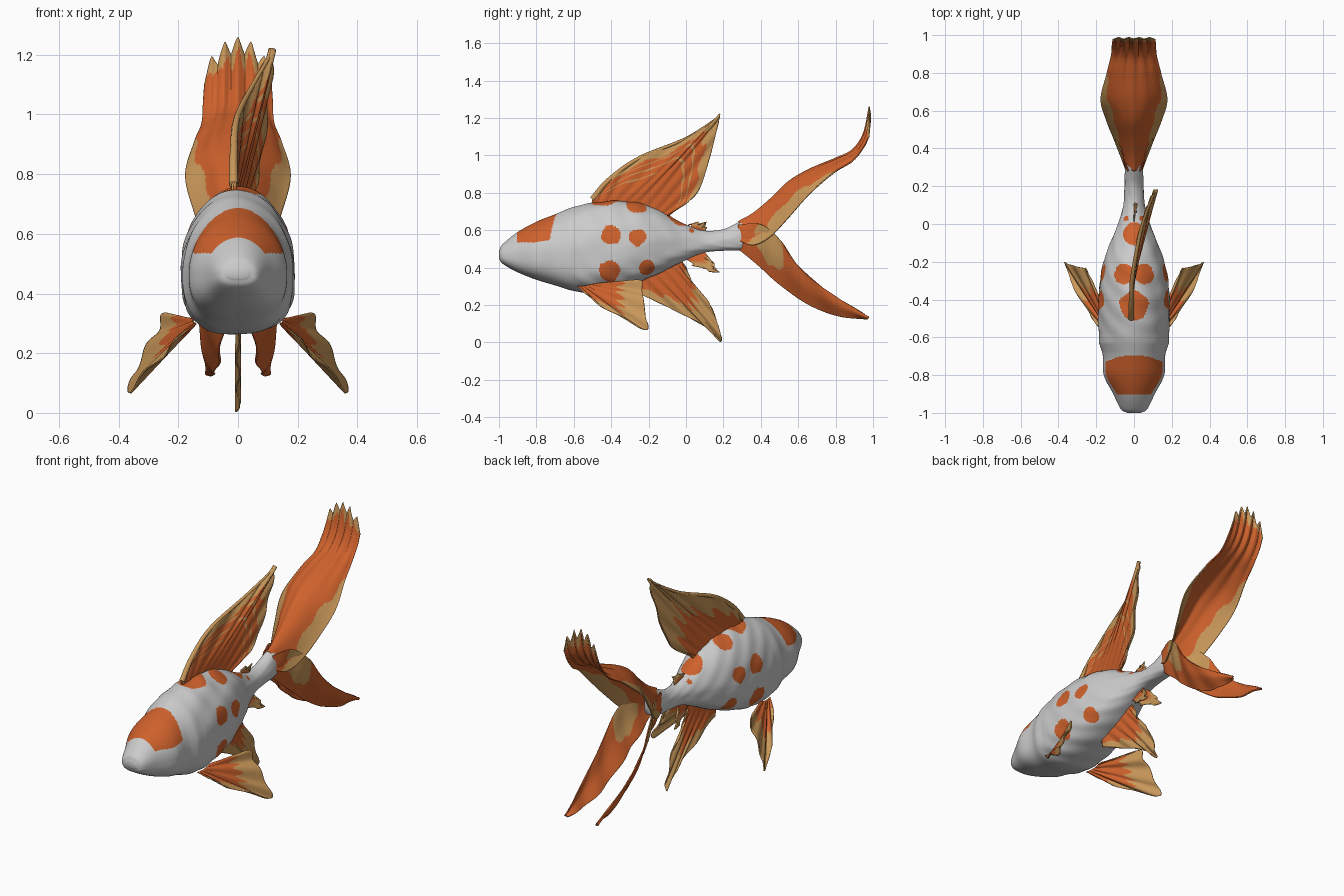
import bpy, bmesh
from math import sin, cos, pi
from mathutils import Vector

cube = bpy.data.objects.get("Cube")
if cube:
    bpy.data.objects.remove(cube)


def material(name, rgb):
    m = bpy.data.materials.new(name)
    m.use_nodes = True
    m.diffuse_color = (*rgb, 1)
    m.node_tree.nodes["Principled BSDF"].inputs["Base Color"].default_value = (*rgb, 1)
    return m


MATS = [material("pearl white", (0.6, 0.6, 0.6)),
        material("koi orange", (0.62, 0.12, 0.025)),
        material("fin tan", (0.58, 0.31, 0.1))]
WHITE, ORANGE, TAN = range(3)


def spline(points, t):
    """Smooth curve through the points, t from 0 to 1."""
    n = len(points) - 1
    i = min(int(t * n), n - 1)
    f = t * n - i
    b, c = points[i], points[i + 1]
    a = points[i - 1] if i > 0 else b * 2 - c
    d = points[i + 2] if i + 2 <= n else c * 2 - b
    return b + (c - a) * (f / 2) + (a * 2 - b * 5 + c * 4 - d) * (f * f / 2) \
        + (b * 3 - a - c * 3 + d) * (f ** 3 / 2)


def finish(bm, name):
    bmesh.ops.recalc_face_normals(bm, faces=bm.faces)
    me = bpy.data.meshes.new(name)
    bm.to_mesh(me)
    bm.free()
    for m in MATS:
        me.materials.append(m)
    ob = bpy.data.objects.new(name, me)
    bpy.context.collection.objects.link(ob)
    for p in me.polygons:
        p.use_smooth = True
    return ob


def fin(name, rows, color, ripple=(0, 0, 0), rays=8, jag=(0, 0, 0), teeth=6,
        nu=84, nv=42, mirror=False):
    """Rippled sheet lofted from the root row to the rim row."""
    rows = [[Vector(p) for p in r] for r in rows]
    ripple, jag = Vector(ripple), Vector(jag)
    bm = bmesh.new()
    grid = []
    for j in range(nv + 1):
        v = j / nv
        line = []
        for i in range(nu + 1):
            u = i / nu
            p = spline([spline(r, u) for r in rows], v)
            p += ripple * sin(u * rays * 2 * pi) * v ** 0.5
            p += jag * abs((u * teeth) % 1 * 2 - 1) * v ** 6
            line.append(bm.verts.new(p))
        grid.append(line)
    for j in range(nv):
        for i in range(nu):
            f = bm.faces.new((grid[j][i], grid[j][i + 1], grid[j + 1][i + 1], grid[j + 1][i]))
            f.material_index = color((i + 0.5) / nu, (j + 0.5) / nv)
    ob = finish(bm, name)
    thick = ob.modifiers.new("thickness", "SOLIDIFY")
    thick.thickness = 0.007
    thick.offset = 0
    if mirror:
        ob.modifiers.new("mirror", "MIRROR").use_clip = False


def streaked(limit, wave=.08):
    """Orange near the root with a streaky border to tan."""
    return lambda u, v: ORANGE if v < limit + wave * sin(u * 55) else TAN


# Body stations: y, top, bottom, half width
STATIONS = [Vector(s) for s in (
    (-1.0, .49, .45, .035), (-.98, .525, .42, .07), (-.9, .59, .375, .11), (-.8, .645, .335, .16),
    (-.7, .685, .305, .165), (-.6, .725, .275, .183), (-.5, .748, .265, .19), (-.4, .757, .28, .188),
    (-.3, .75, .305, .18), (-.2, .73, .345, .16), (-.1, .685, .39, .125), (0, .63, .44, .085),
    (.1, .597, .48, .057), (.2, .605, .49, .05), (.3, .65, .495, .045), (.36, .66, .52, .02))]
SIDE_SPOTS = [(-.4, .575, .052), (-.26, .562, .045), (-.41, .38, .056), (-.21, .4, .04),
              (.03, .6, .014)]
TOP_SPOTS = [(0, -.43, .076), (.053, -.265, .052), (0, -.05, .058)]


def body_color(c):
    x, y, z = abs(c.x), c.y, c.z
    wob = 1 + 0.06 * sin(y * 70 + z * 50)
    if -.905 < y < -.695 - .03 * (x / .14) ** 2 and z > .535 and x < .15:
        return ORANGE
    for sy, sz, r in SIDE_SPOTS:
        if x > .03 and (y - sy) ** 2 + (z - sz) ** 2 < (r * wob) ** 2:
            return ORANGE
    for sx, sy, r in TOP_SPOTS:
        if z > .55 and (x - sx) ** 2 + (y - sy) ** 2 < (r * wob) ** 2:
            return ORANGE
    return WHITE


def build_body(nr=260, ns=160):
    bm = bmesh.new()
    rings = []
    for j in range(nr + 1):
        y, top, bottom, w = spline(STATIONS, j / nr)
        mid = bottom + (top - bottom) * 0.43
        # raised rear edge of the gill cover
        w += 0.007 * max(0, 1 - abs(y + .63) / .05)
        ring = []
        for i in range(ns):
            a = 2 * pi * i / ns
            c, s = cos(a), sin(a)
            e = 1.0 if s > 0 else 0.7
            lump = 1 + 0.018 * sin(y * 31 + c * 4) * sin(s * 9 + y * 17) * min(1, max(0, (y + .65) * 8))
            x = w * abs(c) ** (e * 1.08) * (1 if c > 0 else -1) * lump
            h = (top - mid) if s > 0 else (mid - bottom)
            z = mid + h * abs(s) ** e * (1 if s > 0 else -1) * lump
            ring.append(bm.verts.new((x, y, z)))
        rings.append(ring)
    for a, b in zip(rings, rings[1:]):
        for i in range(ns):
            k = (i + 1) % ns
            f = bm.faces.new((a[i], a[k], b[k], b[i]))
            f.material_index = body_color(f.calc_center_median())
    bm.faces.new(rings[0])
    bm.faces.new(rings[-1])
    finish(bm, "body")


build_body()


# Dorsal fin: two skins, bending toward the left at the tip
def bent(points, shift=0):
    return [(shift - .015 + .135 * max(0, (y + .5) / .69) ** 2.5, y, z) for y, z in points]


def dorsal_left(u, v):
    gap = .4 < v < .75 and sin(v * 42 + u * 9) > .8
    return TAN if gap else streaked(.8, .05)(u, v)


LEADING = [(-.5, .765), (-.41, .87), (-.25, .985), (0, 1.09), (.16, 1.195), (.18, 1.22)]
for side, shift, rule in (("left", .0035, dorsal_left), ("right", -.0035, streaked(.5, .13))):
    fin("dorsal_fin_" + side,
        [bent([(-.5, .73), (-.4, .74), (-.28, .73), (-.16, .69), (-.1, .67)], shift),
         bent(LEADING + [(.172, 1.17), (.13, 1.0), (.06, .8), (-.08, .69)], shift)],
        rule, ripple=(.006, 0, 0), rays=9)

# Thick front edge of the dorsal fin
curve = bpy.data.curves.new("dorsal_leading_edge", "CURVE")
curve.dimensions = "3D"
curve.bevel_depth = 0.016
curve.bevel_resolution = 2
path = curve.splines.new("POLY")
edge = [Vector(p) for p in bent(LEADING)]
path.points.add(24)
for k, point in enumerate(path.points):
    point.co = (*spline(edge, k / 24), 1)
    point.radius = 1 - .8 * k / 24
curve.materials.append(MATS[TAN])
bpy.context.collection.objects.link(bpy.data.objects.new("dorsal_leading_edge", curve))

# Central ventral fin
fin("ventral_fin",
    [[(0, -.28, .33), (0, -.17, .37), (0, -.07, .41), (0, -.02, .43)],
     [(0, -.27, .27), (0, -.06, .17), (0, .1, .085), (0, .185, .005), (0, .18, .06),
      (0, .13, .2), (0, .04, .31), (0, 0, .4)]],
    streaked(.52), ripple=(.007, 0, 0), rays=6)

# Pectoral fins
fin("pectoral_fins",
    [[(.14, -.58, .3), (.145, -.55, .3), (.15, -.52, .305), (.15, -.47, .315)],
     [(.19, -.54, .26), (.245, -.46, .2), (.315, -.34, .13), (.367, -.21, .07), (.345, -.215, .13),
      (.31, -.225, .21), (.265, -.235, .28), (.245, -.25, .33), (.18, -.42, .318)]],
    streaked(.58), ripple=(.004, 0, .005), rays=5, mirror=True)

# Small finlets near the tail
fin("upper_finlet",
    [[(0, .02, .61), (0, .06, .59), (0, .1, .58)],
     [(0, .04, .645), (.015, .11, .645), (0, .11, .6)]],
    streaked(.4), jag=(0, -.03, -.02), teeth=3, nu=18, nv=8)
fin("lower_finlets",
    [[(.01, -.01, .45), (.01, .04, .47), (.01, .09, .49)],
     [(.02, .06, .41), (.05, .18, .375), (.03, .13, .45)]],
    streaked(.45), jag=(0, -.03, 0), teeth=3, nu=18, nv=8, mirror=True)

# Upper tail: an arched sheet; rows of y, ridge height, half width, drop at the edges
ARCHES = [(.28, .645, .04, .1), (.36, .69, .07, .17), (.45, .765, .105, .2), (.55, .86, .145, .19),
          (.66, .925, .175, .13), (.79, .98, .145, .07), (.89, 1.03, .12, .05),
          (.95, 1.12, .115, .05), (.98, 1.26, .11, .1)]


def tail_color(u, v):
    width = abs(u * 2 - 1)
    border = 1.1 - .4 * sin(pi * min(1, v * 1.4)) + .03 * sin(v * 40)
    return TAN if width > border or v > .95 + .02 * sin(u * 40) else ORANGE


fin("upper_tail",
    [[(w * k / 4, y + .006 * (k % 2), z - d * (k / 4) ** 2) for k in range(-4, 5)] for y, z, w, d in ARCHES],
    tail_color, ripple=(0, 0, .003), rays=5, jag=(0, 0, -.06), teeth=5, nu=90, nv=80)

# Lower tail: a pair of lobes hanging from the arch edges
UPPER_EDGE = [(.03, .28, .63), (.075, .4, .63), (.115, .5, .55), (.13, .6, .41), (.125, .75, .28), (.1, .98, .135)]
LOWER_EDGE = [(.015, .28, .5), (.03, .4, .4), (.045, .5, .31), (.06, .66, .2), (.075, .82, .14), (.09, .97, .125)]
MIDDLE = [((Vector(a) + Vector(b)) / 2 + Vector((.012, 0, 0))) for a, b in zip(UPPER_EDGE, LOWER_EDGE)]


def lobe_color(u, v):
    return TAN if ((u - .3) / .15) ** 2 + ((v - .3) / .45) ** 2 < 1 + .15 * sin(u * 50) else ORANGE


fin("lower_tail_lobes", [UPPER_EDGE, MIDDLE, LOWER_EDGE], lobe_color,
    ripple=(.006, 0, 0), rays=4, mirror=True)
